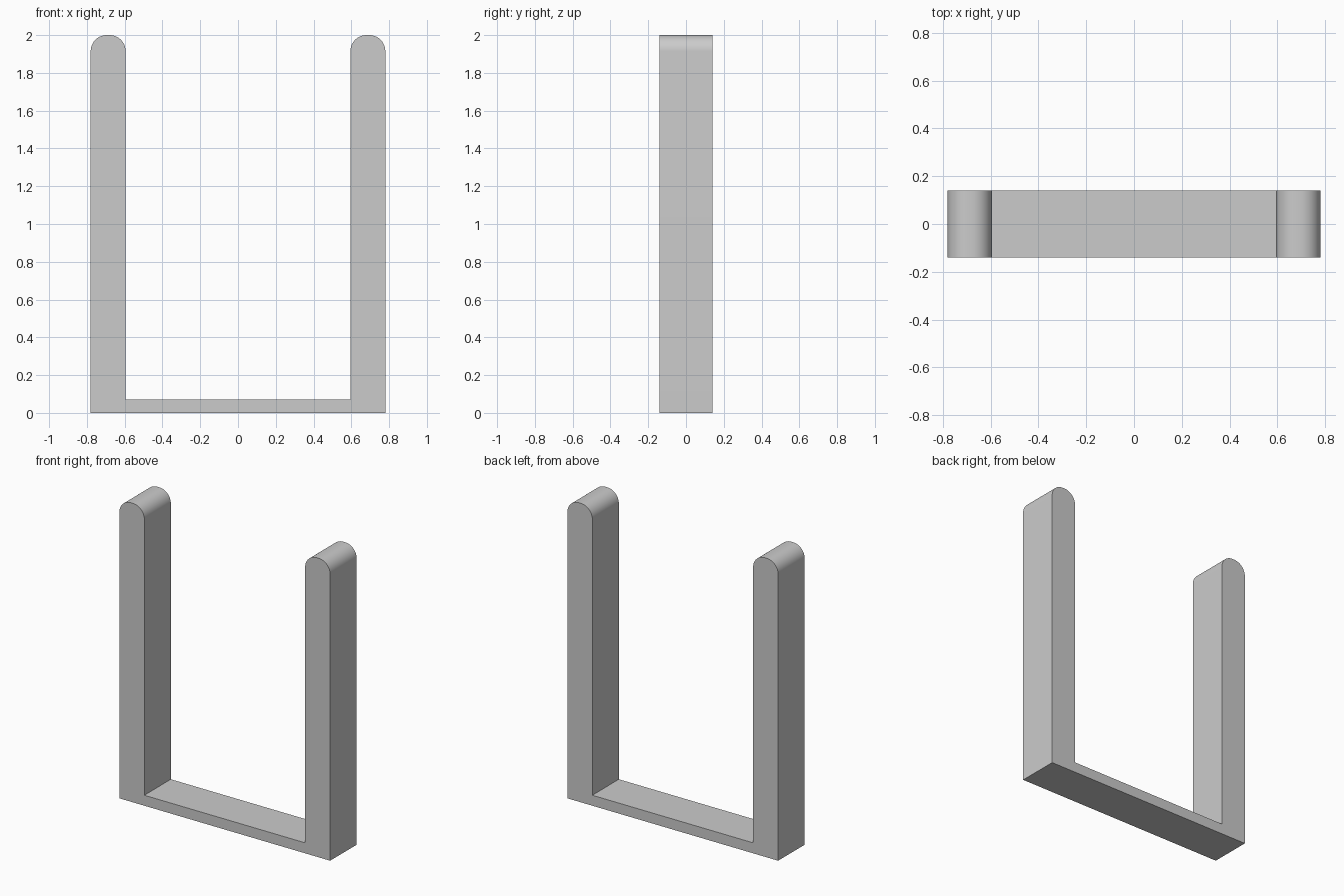
import bpy
import bmesh
import math

cube = bpy.data.objects.get("Cube")
if cube:
    bpy.data.objects.remove(cube, do_unlink=True)

OUTER, INNER = 0.78, 0.595   # half widths of the frame
DEPTH, HEIGHT, BASE = 0.28, 2.0, 0.07
RADIUS, STEPS = 0.085, 12    # rounding of the post tops

grey = bpy.data.materials.new("plain_grey")
grey.use_nodes = True
grey.diffuse_color = (0.6, 0.6, 0.6, 1)
grey.node_tree.nodes["Principled BSDF"].inputs["Base Color"].default_value = (0.6, 0.6, 0.6, 1)


def arc(cx, start):
    """Quarter turn at the top of a post, running counter-clockwise."""
    angles = [start + math.pi / 2 * i / STEPS for i in range(STEPS + 1)]
    return [(cx + RADIUS * math.cos(a), HEIGHT - RADIUS + RADIUS * math.sin(a)) for a in angles]


# Right half of the U outline, then its mirror image
half = [(OUTER, 0)] + arc(OUTER - RADIUS, 0) + arc(INNER + RADIUS, math.pi / 2) + [(INNER, BASE)]
outline = half + [(-x, z) for x, z in reversed(half)]

# Extrude the outline through the depth
bm = bmesh.new()
face = bm.faces.new([bm.verts.new((x, -DEPTH / 2, z)) for x, z in outline])
result = bmesh.ops.extrude_face_region(bm, geom=[face], use_keep_orig=True)
moved = [v for v in result["geom"] if isinstance(v, bmesh.types.BMVert)]
bmesh.ops.translate(bm, verts=moved, vec=(0, DEPTH, 0))
bmesh.ops.recalc_face_normals(bm, faces=bm.faces)

mesh = bpy.data.meshes.new("u_bracket")
bm.to_mesh(mesh)
bm.free()
mesh.materials.append(grey)
bracket = bpy.data.objects.new("u_bracket", mesh)
bpy.context.collection.objects.link(bracket)

# Smooth the rounded tops while keeping the edges sharp
bpy.ops.object.select_all(action="DESELECT")
bracket.select_set(True)
bpy.context.view_layer.objects.active = bracket
bpy.ops.object.shade_smooth_by_angle(angle=math.radians(30))
